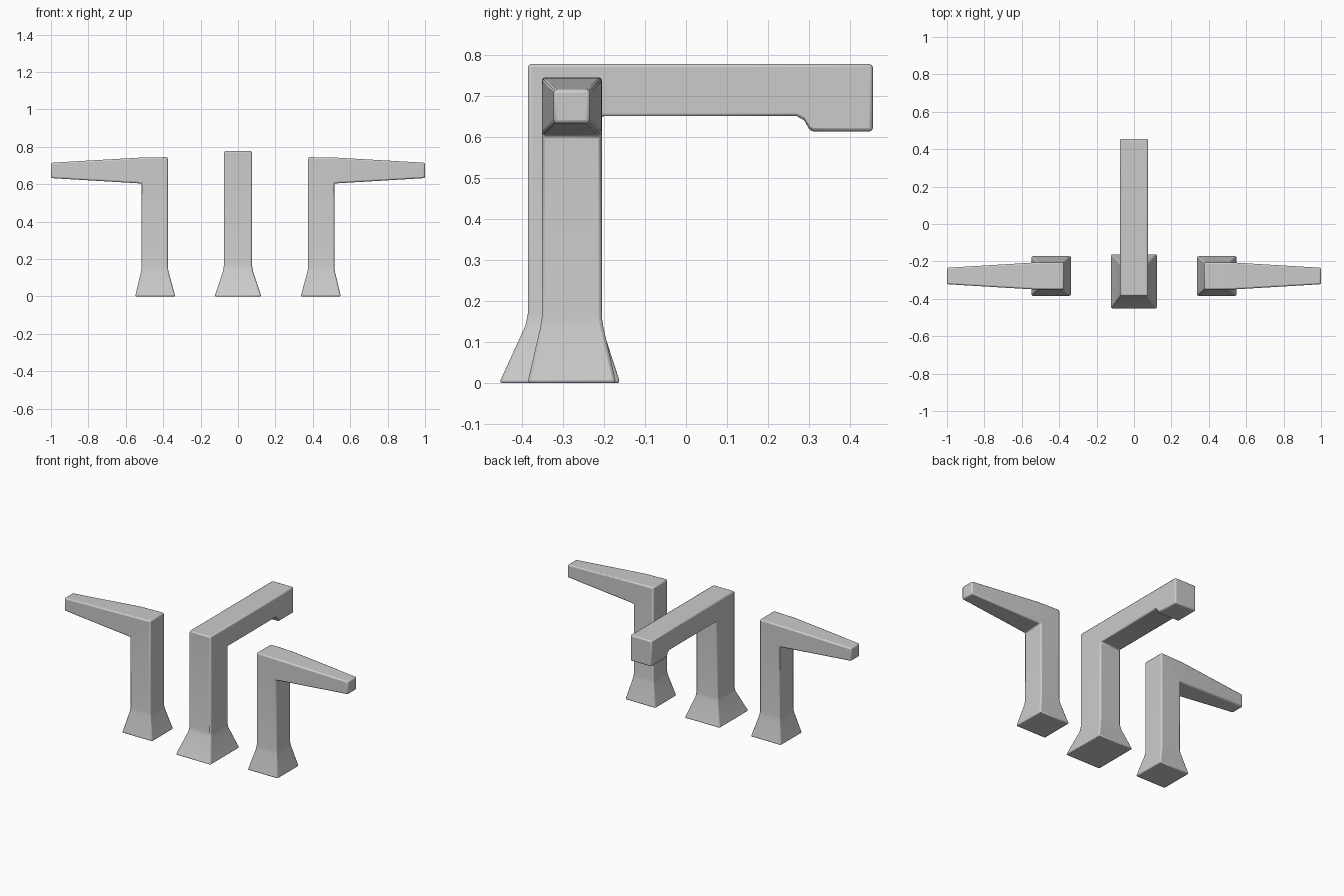
import bpy, bmesh
from math import radians

if "Cube" in bpy.data.objects:
    bpy.data.objects.remove(bpy.data.objects["Cube"])


def loft(name, sections, place, mirror=False):
    """Loft rectangles; each section = (outer point, inner point, half width)."""
    bm = bmesh.new()
    rings = []
    for outer, inner, w in sections:
        corners = [(outer, -w), (outer, w), (inner, w), (inner, -w)]
        rings.append([bm.verts.new(place(p[0], p[1], s)) for p, s in corners])
    for a, b in zip(rings, rings[1:]):
        for i in range(4):
            j = (i + 1) % 4
            bm.faces.new((a[i], a[j], b[j], b[i]))
    bm.faces.new(rings[0])
    bm.faces.new(rings[-1])
    bmesh.ops.recalc_face_normals(bm, faces=bm.faces)
    mesh = bpy.data.meshes.new(name)
    bm.to_mesh(mesh)
    bm.free()
    ob = bpy.data.objects.new(name, mesh)
    bpy.context.collection.objects.link(ob)
    bev = ob.modifiers.new("soft_edges", 'BEVEL')
    bev.width = 0.008
    bev.segments = 2
    bev.limit_method = 'ANGLE'
    bev.angle_limit = radians(32)
    if mirror:
        m = ob.modifiers.new("other_side", 'MIRROR')
        m.use_mirror_merge = False
    bpy.ops.object.select_all(action='DESELECT')
    ob.select_set(True)
    bpy.context.view_layer.objects.active = ob
    bpy.ops.object.shade_smooth_by_angle(angle=radians(30))
    return ob


# Central spout: flared foot, column, arm, lowered outlet (profile in y, z)
loft("spout", [
    ((-0.455, 0.0), (-0.16, 0.0), 0.125),
    ((-0.391, 0.14), (-0.204, 0.135), 0.079),
    ((-0.385, 0.17), (-0.208, 0.165), 0.075),
    ((-0.385, 0.777), (-0.208, 0.65), 0.075),
    ((0.27, 0.777), (0.27, 0.65), 0.075),
    ((0.288, 0.777), (0.288, 0.64), 0.075),
    ((0.303, 0.777), (0.303, 0.613), 0.075),
    ((0.455, 0.777), (0.455, 0.613), 0.075),
], lambda u, z, s: (s, u, z))

# Pair of handles: flared foot, column, tapering lever (profile in x, z)
loft("handles", [
    ((0.335, 0.0), (0.55, 0.0), 0.108),
    ((0.372, 0.135), (0.518, 0.135), 0.077),
    ((0.375, 0.16), (0.515, 0.16), 0.073),
    ((0.375, 0.745), (0.515, 0.604), 0.073),
    ((0.53, 0.742), (0.53, 0.605), 0.072),
    ((1.0, 0.715), (1.0, 0.633), 0.044),
], lambda u, z, s: (u, -0.278 + s, z), mirror=True)
